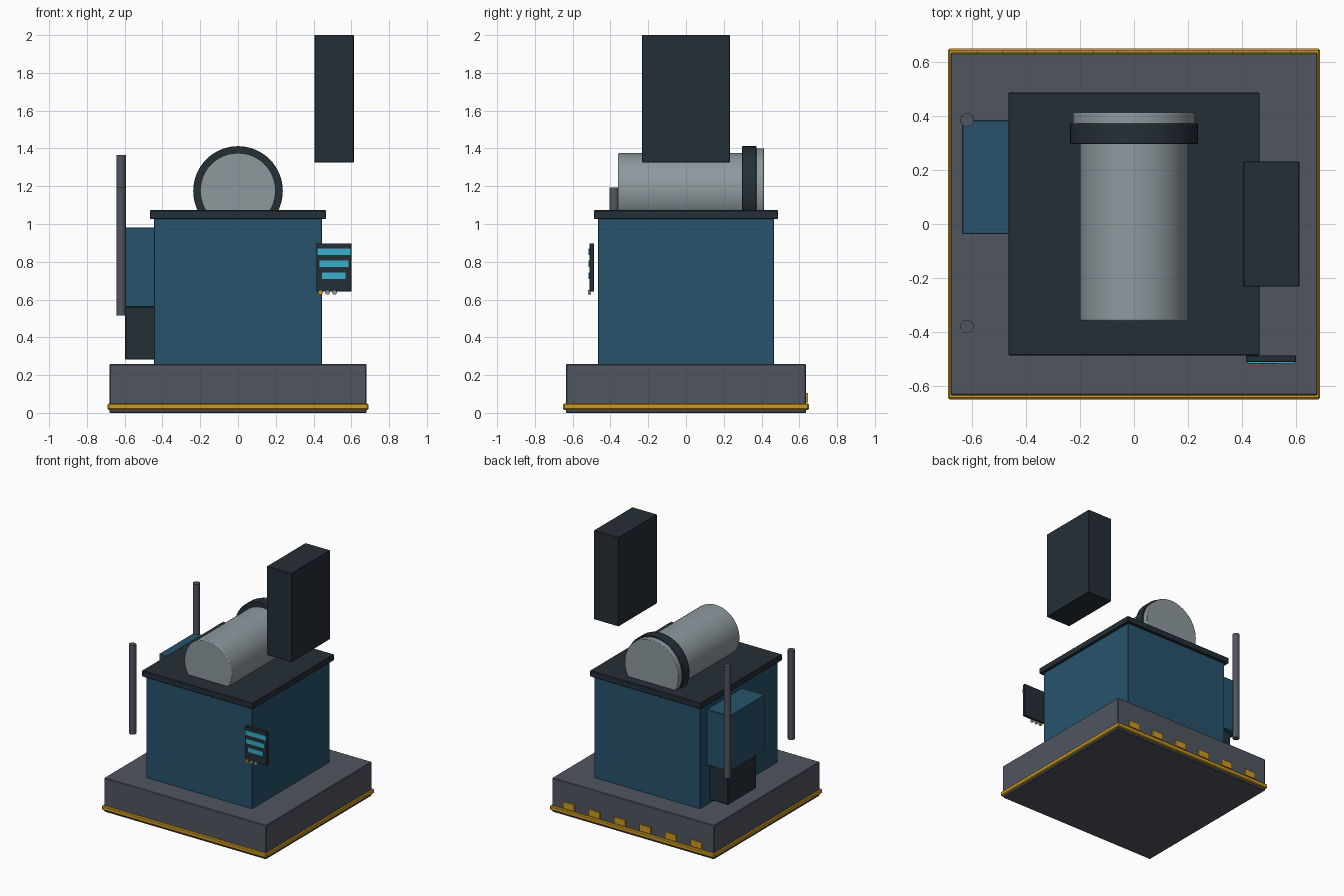
import bpy
from math import pi, radians

cube = bpy.data.objects.get("Cube")
if cube:
    bpy.data.objects.remove(cube, do_unlink=True)


def material(name, r, g, b):
    m = bpy.data.materials.new(name)
    m.use_nodes = True
    m.diffuse_color = (r, g, b, 1)
    m.node_tree.nodes["Principled BSDF"].inputs["Base Color"].default_value = (r, g, b, 1)
    return m


slate = material("slate grey", 0.08, 0.09, 0.117)
dark = material("dark blue grey", 0.018, 0.028, 0.038)
teal = material("deep teal", 0.02, 0.086, 0.15)
metal = material("light metal", 0.27, 0.32, 0.34)
amber = material("amber", 0.62, 0.32, 0.015)
cyan = material("screen cyan", 0.04, 0.43, 0.6)


def finish(name, mat, bevel, segments):
    ob = bpy.context.object
    ob.name = name
    ob.data.materials.append(mat)
    if bevel:
        mod = ob.modifiers.new("soft edge", 'BEVEL')
        mod.width = bevel
        mod.segments = segments
        mod.limit_method = 'ANGLE'
        mod.angle_limit = radians(40)
    return ob


def box(name, mat, x, y, z, bevel=0.0):
    """Box spanning the (min, max) pairs x, y and z."""
    spans = (x, y, z)
    bpy.ops.mesh.primitive_cube_add(size=1, location=[(a + b) / 2 for a, b in spans])
    bpy.context.object.scale = [b - a for a, b in spans]
    bpy.ops.object.transform_apply(location=False, rotation=False, scale=True)
    return finish(name, mat, bevel, 1)


def drum(name, mat, radius, y, x=0.0, z=1.175, bevel=0.0, sides=64):
    """Cylinder lying along y between the (min, max) pair y."""
    bpy.ops.mesh.primitive_cylinder_add(
        vertices=sides, radius=radius, depth=y[1] - y[0],
        location=(x, (y[0] + y[1]) / 2, z), rotation=(pi / 2, 0, 0))
    bpy.ops.object.shade_smooth_by_angle()
    return finish(name, mat, bevel, 2)


def sym(half):
    return (-half, half)


# Plinth with hazard trim and a row of rear marker blocks
box("plinth", slate, sym(0.68), sym(0.635), (0, 0.258), 0.004)
box("plinth_trim", amber, sym(0.69), sym(0.65), (0.016, 0.05), 0.006)
for i in range(6):
    cx = (i - 2.5) * 0.2135
    box(f"rear_marker_{i + 1}", amber, (cx - 0.046, cx + 0.046), (0.63, 0.645), (0.056, 0.105))

# Main cabinet and lid
box("cabinet", teal, sym(0.445), sym(0.466), (0.255, 1.03), 0.003)
box("cabinet_lid", dark, sym(0.466), sym(0.487), (1.027, 1.073), 0.003)

# Horizontal drum with collar and rear end cap
drum("drum", metal, 0.2, (-0.36, 0.38), bevel=0.006)
drum("drum_collar", dark, 0.237, (0.296, 0.372), bevel=0.003)
drum("drum_end_cap", metal, 0.226, (0.365, 0.414), bevel=0.004)

# Side unit
box("side_housing", teal, (-0.637, -0.44), (-0.038, 0.385), (0.56, 0.982), 0.003)
box("side_housing_base", dark, (-0.597, -0.44), (0.01, 0.35), (0.282, 0.562), 0.003)

# Upright rods
for name, y, top in (("front_rod", -0.38, 1.192), ("rear_rod", 0.386, 1.364)):
    bpy.ops.mesh.primitive_cylinder_add(
        vertices=24, radius=0.025, depth=top - 0.515, location=(-0.619, y, (top + 0.515) / 2))
    bpy.ops.object.shade_smooth_by_angle()
    finish(name, slate, 0, 1)

# Raised box
box("raised_box", dark, (0.404, 0.613), sym(0.232), (1.325, 2.0), 0.003)

# Control panel with display bars and buttons
box("control_panel", dark, (0.416, 0.6), (-0.511, -0.488), (0.642, 0.898), 0.002)
for i, half in enumerate((0.088, 0.077, 0.062)):
    z = 0.852 - i * 0.0625
    box(f"display_bar_{i + 1}", cyan, (0.508 - half, 0.508 + half),
        (-0.517, -0.51), (z - 0.017, z + 0.017))
for i, mat in enumerate((amber, metal, metal)):
    drum(f"button_{i + 1}", mat, 0.0125, (-0.519, -0.503),
         x=0.437 + i * 0.037, z=0.638, sides=16)
